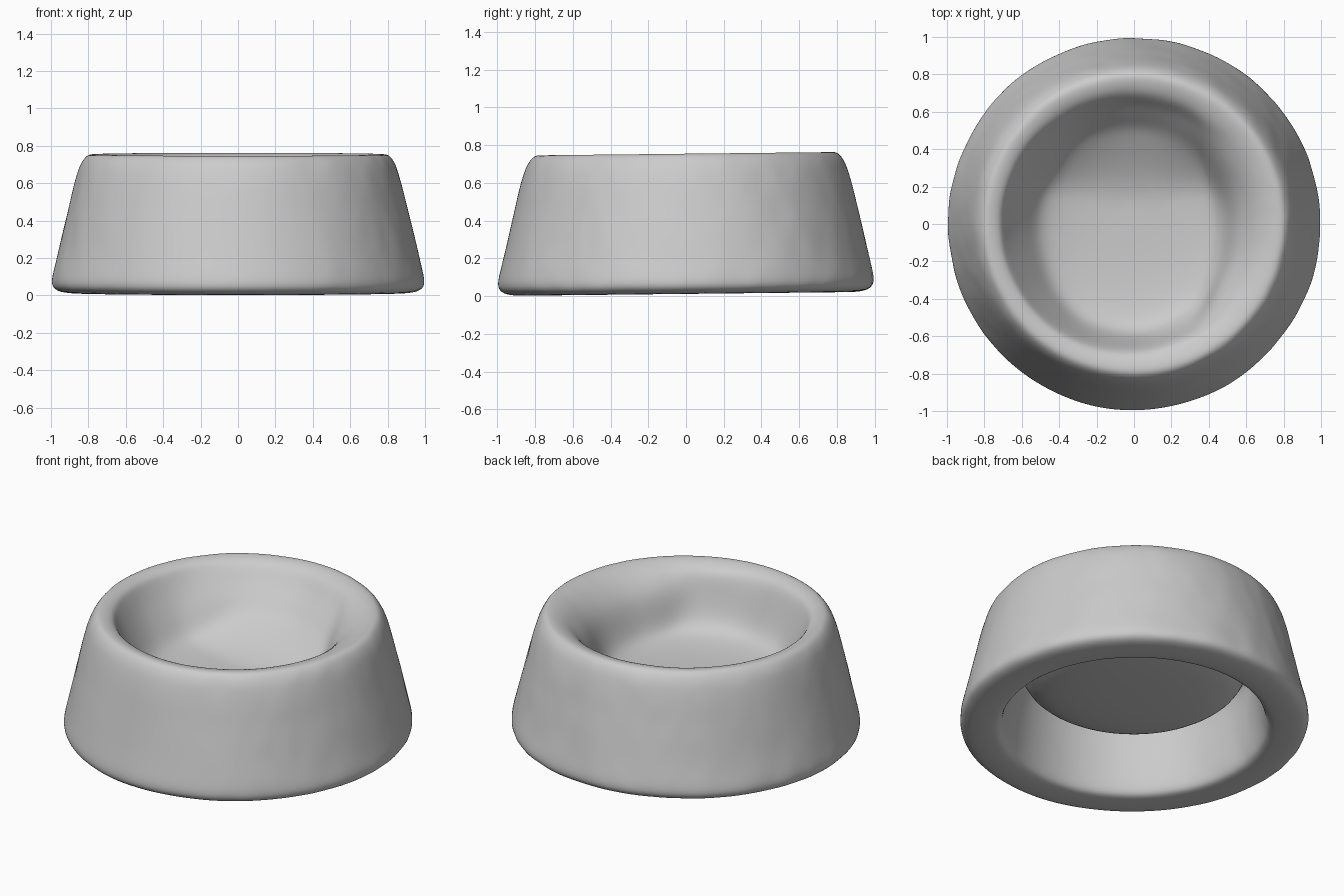
import bpy, bmesh, math
from mathutils import Vector, noise

cube = bpy.data.objects.get("Cube")
if cube:
    bpy.data.objects.remove(cube, do_unlink=True)

SEGMENTS = 120

# One plain grey for the whole bowl
grey = bpy.data.materials.new("plain grey")
grey.use_nodes = True
colour = (0.6, 0.6, 0.6, 1)
grey.diffuse_color = colour
grey.node_tree.nodes["Principled BSDF"].inputs["Base Color"].default_value = colour

# Profiles as (radius, height), running from centre to centre
underside = [(0.12, 0.234), (0.25, 0.237), (0.45, 0.252), (0.56, 0.285), (0.63, 0.34),
             (0.67, 0.45), (0.69, 0.47), (0.71, 0.40), (0.72, 0.28), (0.74, 0.10)]
outer_wall = [(0.76, 0.02), (0.80, 0.003), (0.92, 0.003), (0.98, 0.02), (1.002, 0.06),
              (0.98, 0.15), (0.956, 0.25), (0.931, 0.36), (0.907, 0.46), (0.885, 0.56),
              (0.86, 0.65), (0.84, 0.70), (0.81, 0.742)]
rim = [(0.775, 0.75), (0.72, 0.735), (0.68, 0.705)]
dish = [(0.65, 0.62), (0.61, 0.49), (0.565, 0.405), (0.48, 0.37), (0.34, 0.35),
        (0.20, 0.342), (0.10, 0.34)]


def ramp(value, low, high):
    """Smooth step from 0 at low to 1 at high."""
    t = max(0, min(1, (value - low) / (high - low)))
    return t * t * (3 - 2 * t)


def place_wall(r, z, a):
    """Outer body: a smooth front panel, hammered elsewhere."""
    v = Vector((r * math.cos(a), r * math.sin(a), z))
    hammered = 1 - ramp(-v.y - abs(v.x + 0.2), 0.1, 0.4)
    dimples = noise.noise(Vector((v.x * 9, v.y * 9, v.z * 11)))
    scale = 1 + 0.005 * noise.noise(v * 2.5) + 0.006 * hammered * dimples
    v.x *= scale
    v.y *= scale
    return v


def place_dish(r, z, a):
    """Hollow with a steep front, a right-hand ledge and a sloping back."""
    v = Vector((r * math.cos(a), r * math.sin(a), z))
    scale = 1 + 0.015 * noise.noise(v * 4)
    depth = ramp(0.72 - z, 0, 0.32)
    ledge = ramp(0.72 - z, 0, 0.12)
    x, y = v.x * scale, v.y * scale
    v.x = x - 0.02 - 0.08 * ledge * ramp(x, 0.3, 0.6) + 0.07 * depth * ramp(-x, 0.2, 0.6)
    v.y = y - 0.05 * depth * ramp(y, -0.6, 0.5)
    v.z += 0.10 * ramp(v.y, 0.15, 0.5) * depth
    return v


def make_ring(bm, r, z, place):
    ring = []
    for k in range(SEGMENTS):
        v = place(r, z, 2 * math.pi * k / SEGMENTS)
        # The foot and rim rise slightly toward the back
        v.z += 0.011 * v.y + 0.008
        ring.append(bm.verts.new(v))
    return ring


bm = bmesh.new()
rings = [make_ring(bm, r, z, place_wall) for r, z in underside + outer_wall + rim[:2]]
rings += [make_ring(bm, r, z, place_dish) for r, z in rim[2:] + dish]
for low, high in zip(rings, rings[1:]):
    for k in range(SEGMENTS):
        n = (k + 1) % SEGMENTS
        bm.faces.new((low[k], low[n], high[n], high[k]))

# Close the dish floor and the belly beneath it
for ring in (rings[0], rings[-1]):
    middle = sum((v.co for v in ring), Vector()) / SEGMENTS
    centre = bm.verts.new(middle)
    for k in range(SEGMENTS):
        bm.faces.new((ring[k], ring[(k + 1) % SEGMENTS], centre))
bmesh.ops.recalc_face_normals(bm, faces=bm.faces)

mesh = bpy.data.meshes.new("bowl")
bm.to_mesh(mesh)
bm.free()
mesh.materials.append(grey)
bowl = bpy.data.objects.new("bowl", mesh)
bpy.context.collection.objects.link(bowl)

soften = bowl.modifiers.new("soften", "SUBSURF")
soften.levels = soften.render_levels = 2
for polygon in mesh.polygons:
    polygon.use_smooth = True
